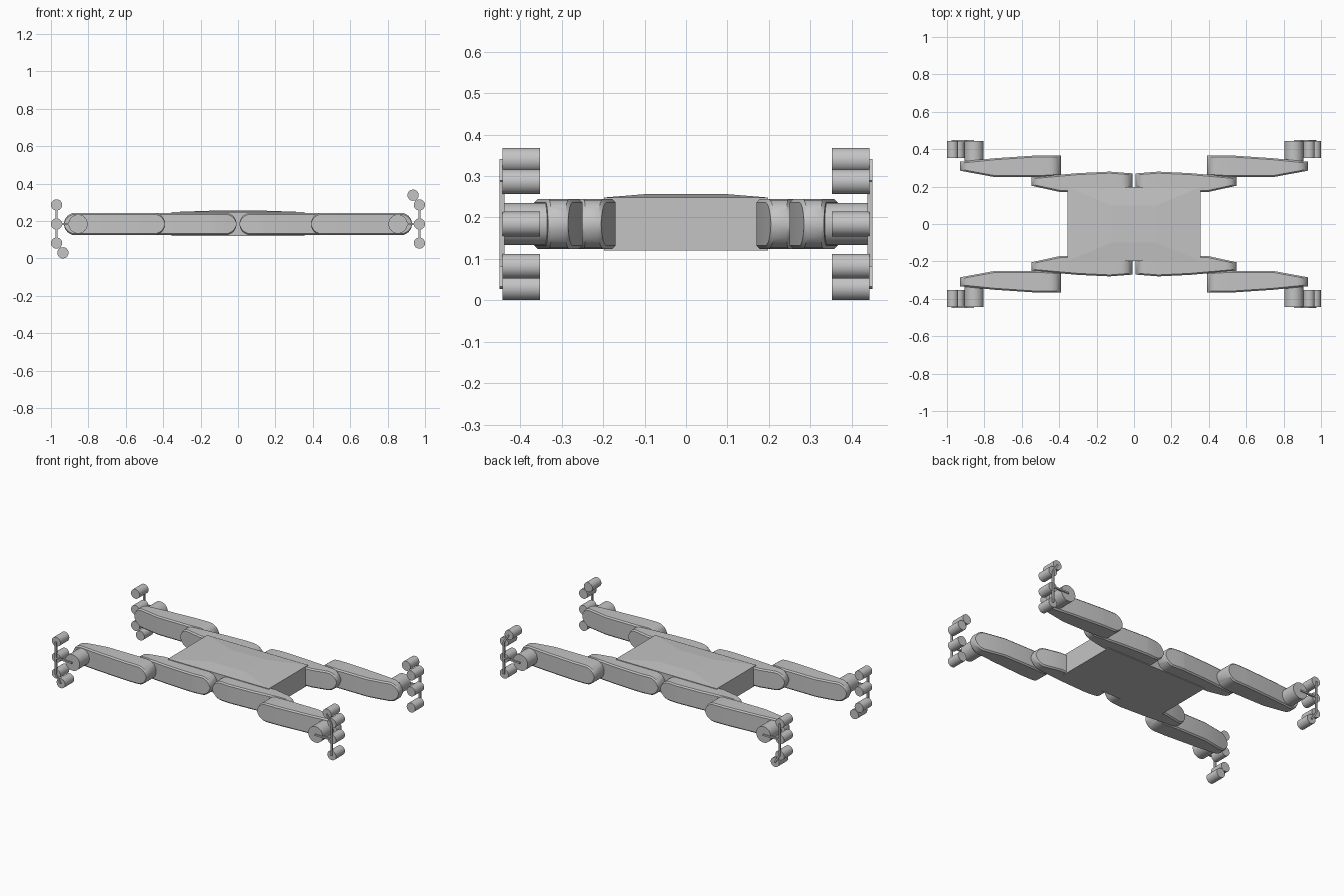
import bpy, bmesh, math
from mathutils import Matrix, Vector

if "Cube" in bpy.data.objects:
    bpy.data.objects.remove(bpy.data.objects["Cube"], do_unlink=True)

GREY = (0.55, 0.55, 0.55, 1.0)
mat = bpy.data.materials.new("light_grey")
mat.use_nodes = True
mat.diffuse_color = GREY
mat.node_tree.nodes["Principled BSDF"].inputs["Base Color"].default_value = GREY

MID_Z = 0.184   # height of every joint axis


def finish(name, bm, smooth=True):
    """Turn a bmesh into a finished object."""
    bmesh.ops.recalc_face_normals(bm, faces=bm.faces[:])
    mesh = bpy.data.meshes.new(name)
    bm.to_mesh(mesh)
    bm.free()
    mesh.materials.append(mat)
    obj = bpy.data.objects.new(name, mesh)
    bpy.context.collection.objects.link(obj)
    if smooth:
        bpy.ops.object.select_all(action="DESELECT")
        obj.select_set(True)
        bpy.context.view_layer.objects.active = obj
        bpy.ops.object.shade_smooth_by_angle(angle=math.radians(30))
    return obj


def interp(points, x):
    """Piecewise linear value through (x, value) points."""
    for (x0, v0), (x1, v1) in zip(points, points[1:]):
        if x <= x1:
            return v0 + (v1 - v0) * max(0, x - x0) / (x1 - x0)
    return points[-1][1]


def link(name, x0, x1, inner, outer, sx, sy):
    """Leg link: round-ended side outline, tapered in plan, with eased edges."""
    r, ease = 0.06, 0.008
    arc = [r * (1 - math.cos(math.radians(a))) for a in (10, 22, 34, 46, 58, 74, 90)]
    breaks = [p[0] for p in inner + outer if x0 + r < p[0] < x1 - r]
    xs = sorted(set([x0 + a for a in arc] + breaks + [x1 - a for a in arc]))
    bm = bmesh.new()
    rings = []
    for x in xs:
        d = max(0, x0 + r - x, x - (x1 - r))
        h = math.sqrt(max(r * r - d * d, 1e-6))
        e = min(ease, h * 0.4)
        a, b = interp(inner, x), interp(outer, x)
        section = [(a, -h + e), (a + e, -h), (b - e, -h), (b, -h + e),
                   (b, h - e), (b - e, h), (a + e, h), (a, h - e)]
        rings.append([bm.verts.new((sx * x, sy * y, MID_Z + z)) for y, z in section])
    for p, q in zip(rings, rings[1:]):
        for i in range(8):
            j = (i + 1) % 8
            bm.faces.new((p[i], p[j], q[j], q[i]))
    bm.faces.new(rings[0])
    bm.faces.new(rings[-1])
    finish(name, bm)


def cylinder(name, x, z, r, y0, y1):
    """Cylinder lying along y."""
    bm = bmesh.new()
    m = Matrix.Translation((x, (y0 + y1) / 2, z)) @ Matrix.Rotation(math.pi / 2, 4, "X")
    bmesh.ops.create_cone(bm, cap_ends=True, segments=32, radius1=r, radius2=r,
                          depth=abs(y1 - y0), matrix=m)
    finish(name, bm)


def strut(name, a, b, y0, y1, width=0.01):
    """Flat bar between two points in the x-z plane."""
    a, b = Vector(a), Vector(b)
    d = b - a
    m = (Matrix.Translation(((a.x + b.x) / 2, (y0 + y1) / 2, (a.y + b.y) / 2))
         @ Matrix.Rotation(-math.atan2(d.y, d.x), 4, "Y")
         @ Matrix.Diagonal((d.length, abs(y1 - y0), width, 1)))
    bm = bmesh.new()
    bmesh.ops.create_cube(bm, size=1, matrix=m)
    finish(name, bm, smooth=False)


# Body: box with a slightly crowned top
bm = bmesh.new()
levels = [(0.355, 0.198, 0.12), (0.355, 0.198, 0.248), (0.12, 0.10, 0.256)]
rings = [[bm.verts.new((sx * x, sy * y, z))
          for sx, sy in ((-1, -1), (1, -1), (1, 1), (-1, 1))] for x, y, z in levels]
for p, q in zip(rings, rings[1:]):
    for i in range(4):
        j = (i + 1) % 4
        bm.faces.new((p[i], p[j], q[j], q[i]))
bm.faces.new(rings[0])
bm.faces.new(rings[-1])
finish("body", bm, smooth=False)

# Plan outlines of the links, as (x, y)
UPPER_IN = [(0.0, 0.19), (0.14, 0.17), (0.39, 0.17), (0.55, 0.205)]
UPPER_OUT = [(0.0, 0.27), (0.13, 0.28), (0.30, 0.272), (0.55, 0.25)]
LOWER_IN = [(0.39, 0.258), (0.52, 0.25), (0.74, 0.25), (0.93, 0.285)]
LOWER_OUT = [(0.39, 0.367), (0.53, 0.366), (0.74, 0.352), (0.93, 0.333)]

# Foot rollers, as (x, height above the joint axis)
HUB = (0.855, 0.0)
ROLLERS = [(0.97, -0.102), (0.97, 0.0), (0.97, 0.102), (0.936, 0.154)]

# Four legs; the foot on the right side is turned half a turn
for sx, side in ((1, "left"), (-1, "right")):
    for sy, end in ((-1, "front"), (1, "back")):
        tag = f"{end}_{side}"
        link(f"upper_leg_{tag}", 0.008, 0.55, UPPER_IN, UPPER_OUT, sx, sy)
        link(f"lower_leg_{tag}", 0.39, 0.93, LOWER_IN, LOWER_OUT, sx, sy)

        def place(p):
            return (sx * p[0], MID_Z + sx * p[1])

        cylinder(f"foot_hub_{tag}", *place(HUB), 0.051, sy * 0.325, sy * 0.443)
        for i, p in enumerate(ROLLERS):
            cylinder(f"foot_roller_{i + 1}_{tag}", *place(p), 0.03, sy * 0.353, sy * 0.443)
        bars = [("foot_arm", HUB, ROLLERS[1]), ("foot_bar", ROLLERS[0], ROLLERS[2]),
                ("toe_bar", ROLLERS[2], ROLLERS[3])]
        for name, a, b in bars:
            strut(f"{name}_{tag}", place(a), place(b), sy * 0.438, sy * 0.45)
